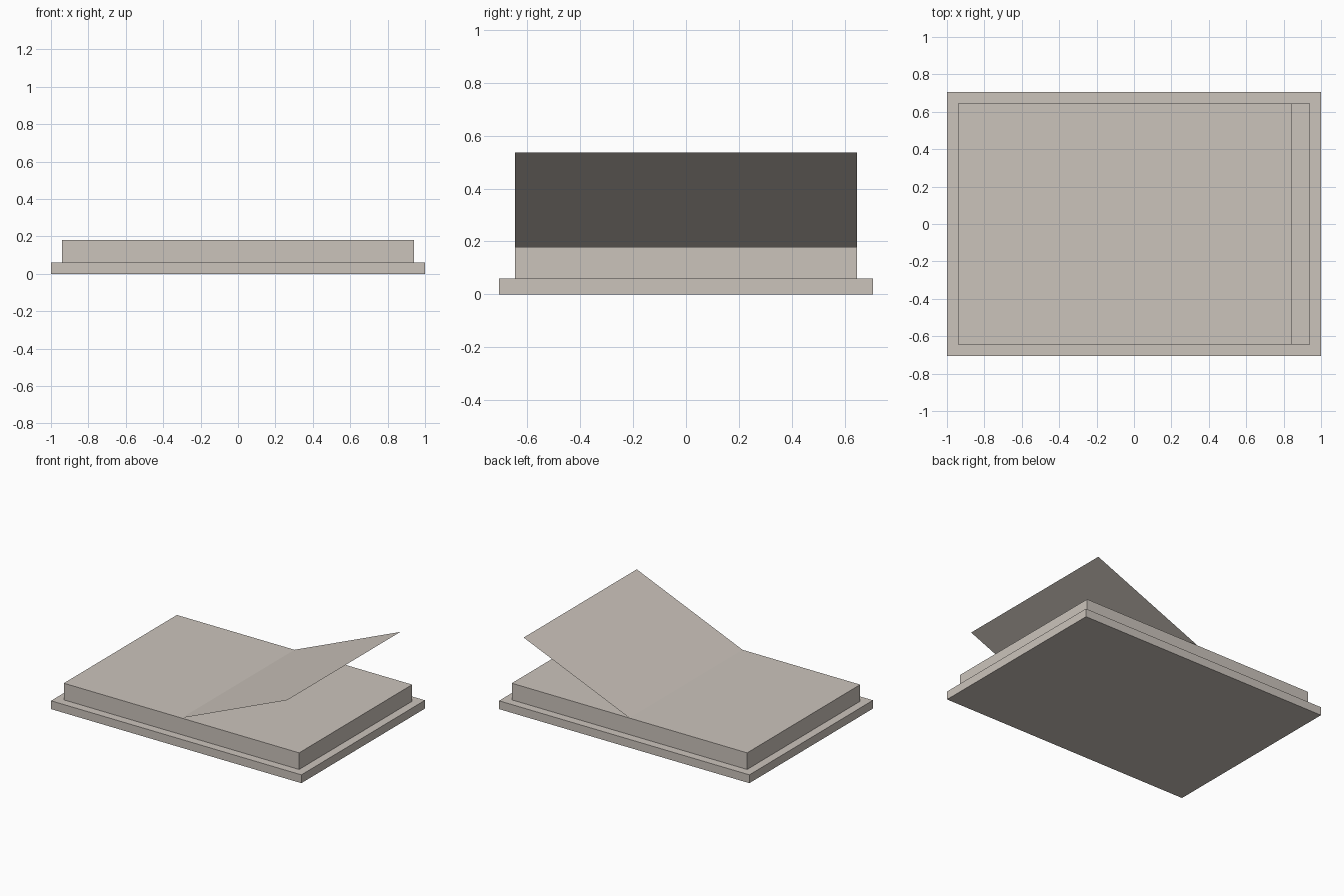
import bpy
import bmesh

cube = bpy.data.objects.get("Cube")
if cube:
    bpy.data.objects.remove(cube, do_unlink=True)

# One warm grey for the whole book
grey = bpy.data.materials.new("warm_grey")
grey.use_nodes = True
colour = (0.60, 0.55, 0.50, 1)
grey.diffuse_color = colour
grey.node_tree.nodes["Principled BSDF"].inputs["Base Color"].default_value = colour


def add_object(name, bm):
    mesh = bpy.data.meshes.new(name)
    bm.to_mesh(mesh)
    bm.free()
    mesh.materials.append(grey)
    obj = bpy.data.objects.new(name, mesh)
    bpy.context.collection.objects.link(obj)
    return obj


def slab(name, half_x, half_y, bottom, top):
    bm = bmesh.new()
    bmesh.ops.create_cube(bm, size=2)
    bmesh.ops.scale(bm, verts=bm.verts, vec=(half_x, half_y, (top - bottom) / 2))
    bmesh.ops.translate(bm, verts=bm.verts, vec=(0, 0, (top + bottom) / 2))
    return add_object(name, bm)


cover_top, pages_top = 0.06, 0.18
page_x, page_y = 0.94, 0.645

# Cover and block of pages
slab("cover", 1.0, 0.705, 0, cover_top)
slab("page_block", page_x, page_y, cover_top, pages_top)

# Thin lifted page, hinged along the middle of the block
bm = bmesh.new()
hinge, edge = (0, pages_top), (0.845, 0.535)
corners = [(hinge, -page_y), (edge, -page_y), (edge, page_y), (hinge, page_y)]
bm.faces.new([bm.verts.new((x, y, z)) for (x, z), y in corners])
add_object("lifted_page", bm)
